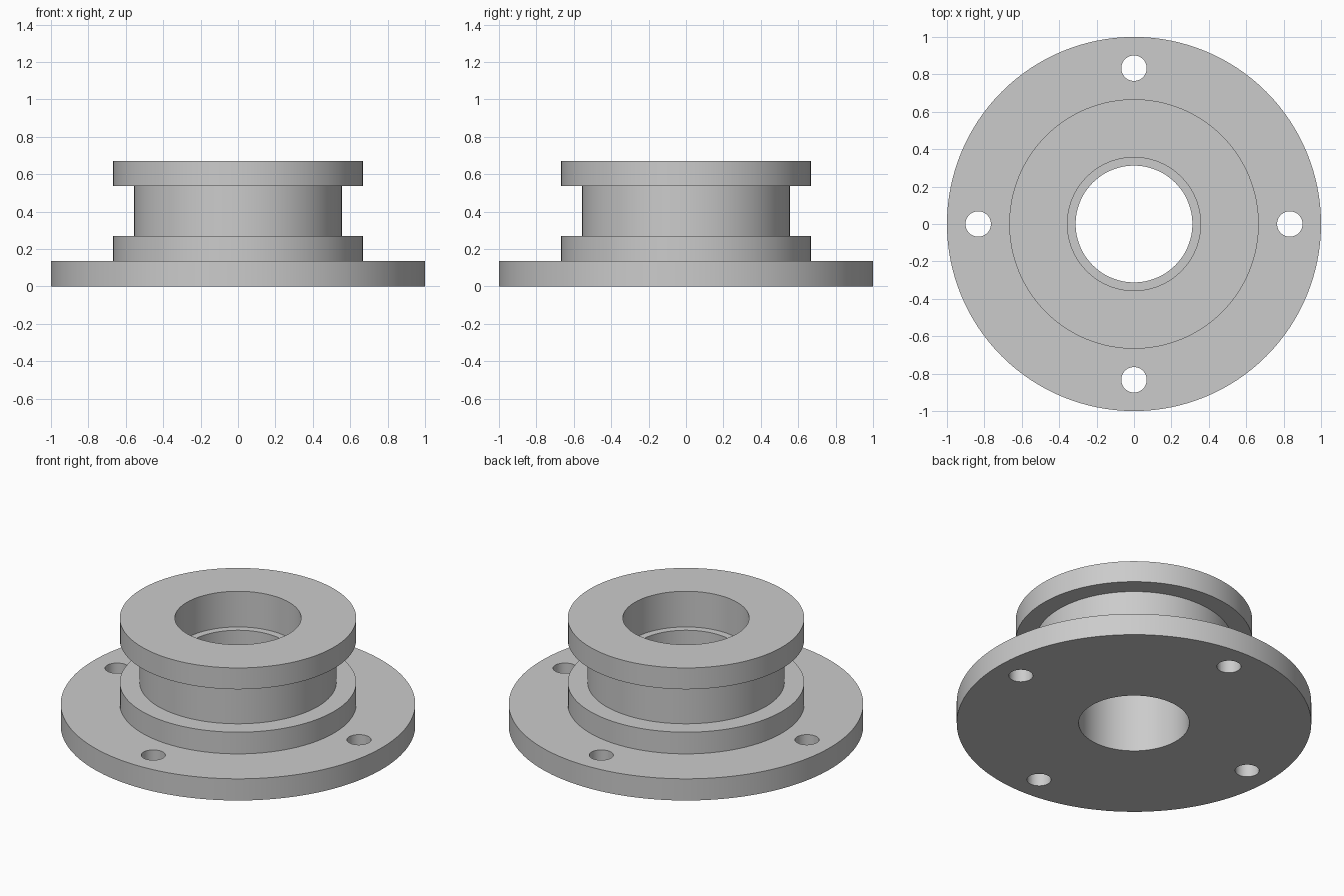
import bpy, bmesh, math
from mathutils import Matrix, Vector

default = bpy.data.objects.get("Cube")
if default:
    bpy.data.objects.remove(default, do_unlink=True)

SEGMENTS = 128
BASE_TOP, COLLAR_TOP, NECK_TOP, TOP = 0.135, 0.27, 0.537, 0.67
LEDGE = 0.448              # height of the step inside the bore
BORE, COUNTERBORE = 0.312, 0.356
BOLT_CIRCLE, BOLT_RADIUS = 0.833, 0.068

metal = bpy.data.materials.new("grey metal")
metal.use_nodes = True
grey = (0.6, 0.6, 0.6, 1)
metal.diffuse_color = grey
metal.node_tree.nodes["Principled BSDF"].inputs["Base Color"].default_value = grey


def add_object(name, bm):
    bmesh.ops.recalc_face_normals(bm, faces=bm.faces)
    mesh = bpy.data.meshes.new(name)
    bm.to_mesh(mesh)
    bm.free()
    mesh.materials.append(metal)
    obj = bpy.data.objects.new(name, mesh)
    bpy.context.collection.objects.link(obj)
    return obj


def lathe(name, profile):
    """Spin a closed (radius, height) profile around the z axis."""
    bm = bmesh.new()
    verts = [bm.verts.new((r, 0, z)) for r, z in profile]
    edges = [bm.edges.new((a, b)) for a, b in zip(verts, verts[1:] + verts[:1])]
    bmesh.ops.spin(bm, geom=verts + edges, cent=(0, 0, 0), axis=(0, 0, 1),
                   angle=math.tau, steps=SEGMENTS, use_merge=True)
    bmesh.ops.remove_doubles(bm, verts=bm.verts, dist=1e-5)
    return add_object(name, bm)


# Turned body: base flange, collar, neck, top rim and stepped bore
body = lathe("flanged_hub", [
    (BORE, 0), (1, 0), (1, BASE_TOP),
    (0.667, BASE_TOP), (0.667, COLLAR_TOP),
    (0.555, COLLAR_TOP), (0.555, NECK_TOP),
    (0.667, NECK_TOP), (0.667, TOP),
    (COUNTERBORE, TOP), (COUNTERBORE, LEDGE), (BORE, LEDGE),
])

# Four bolt holes through the base flange
bm = bmesh.new()
for i in range(4):
    spot = Matrix.Rotation(i * math.pi / 2, 4, 'Z') @ Vector((BOLT_CIRCLE, 0, BASE_TOP / 2))
    bmesh.ops.create_cone(bm, cap_ends=True, segments=48, radius1=BOLT_RADIUS,
                          radius2=BOLT_RADIUS, depth=BASE_TOP * 2,
                          matrix=Matrix.Translation(spot))
cutter = add_object("bolt_hole_cutter", bm)
cutter.hide_render = True

drill = body.modifiers.new("bolt_holes", 'BOOLEAN')
drill.operation = 'DIFFERENCE'
drill.solver = 'EXACT'
drill.object = cutter

bpy.ops.object.select_all(action='DESELECT')
body.select_set(True)
bpy.context.view_layer.objects.active = body
bpy.ops.object.modifier_apply(modifier=drill.name)
bpy.data.objects.remove(cutter, do_unlink=True)

# Smooth round walls, crisp rims
bpy.ops.object.shade_smooth_by_angle(angle=math.radians(30))
